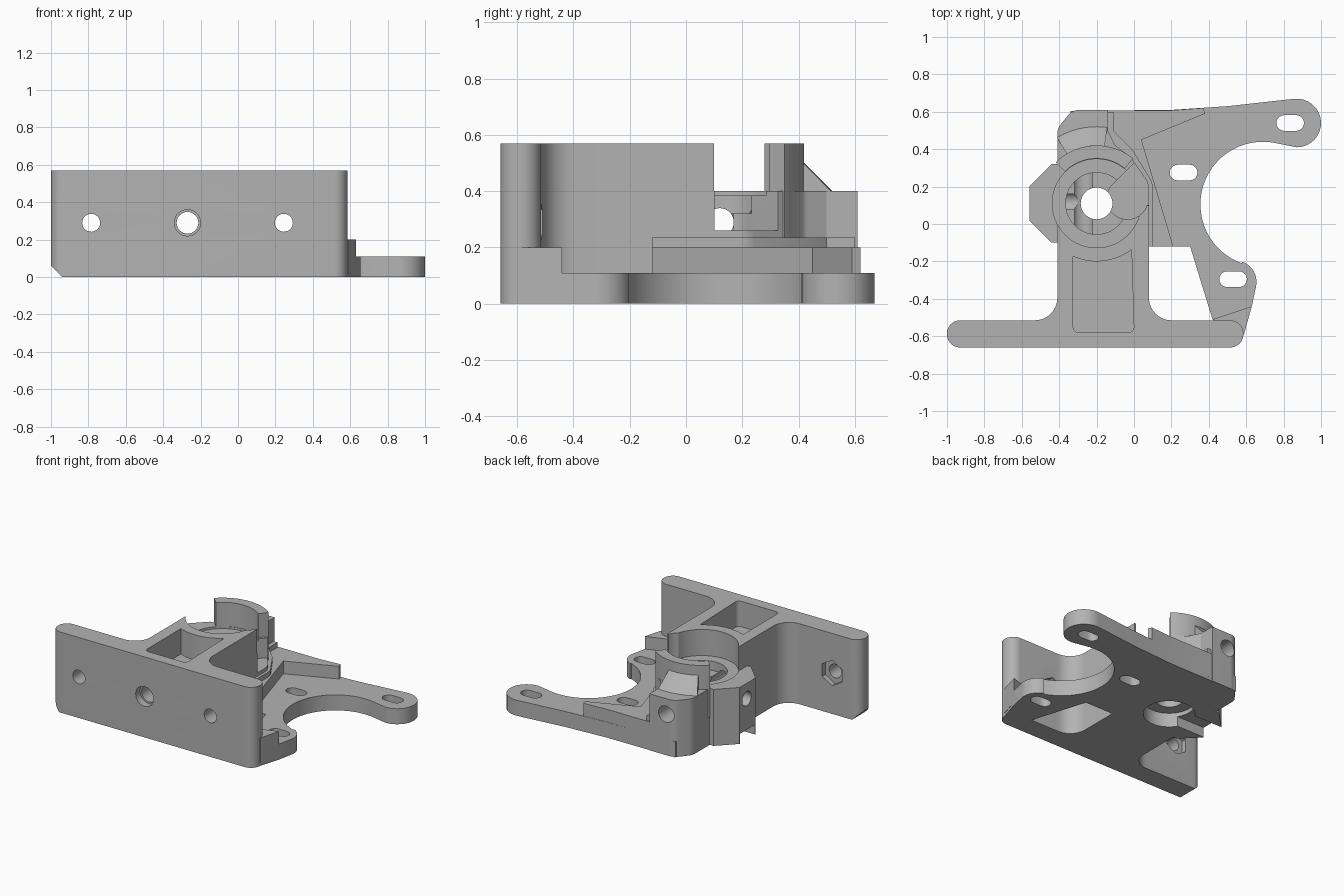
import bpy, bmesh
from math import sin, cos, tan, radians, pi
from mathutils import Vector, Matrix

if "Cube" in bpy.data.objects:
    bpy.data.objects.remove(bpy.data.objects["Cube"])

grey = bpy.data.materials.new("plain_grey")
grey.use_nodes = True
grey.diffuse_color = (0.45, 0.45, 0.45, 1)
grey.node_tree.nodes["Principled BSDF"].inputs["Base Color"].default_value = grey.diffuse_color

CX, CY = -0.2, 0.11      # axis of the round seat


def finish(name, bm):
    bmesh.ops.recalc_face_normals(bm, faces=bm.faces)
    mesh = bpy.data.meshes.new(name)
    bm.to_mesh(mesh)
    bm.free()
    mesh.materials.append(grey)
    ob = bpy.data.objects.new(name, mesh)
    bpy.context.collection.objects.link(ob)
    return ob


def arc(cx, cy, r, a0, a1, n=16):
    angles = [radians(a0 + (a1 - a0) * i / n) for i in range(n + 1)]
    return [(cx + r * cos(a), cy + r * sin(a)) for a in angles]


def rounded(points, n=8):
    """Outline whose corners may carry a fillet radius as third number."""
    out = []
    for i, p in enumerate(points):
        here = Vector(p[:2])
        if len(p) < 3:
            out.append(tuple(here))
            continue
        a = (Vector(points[i - 1][:2]) - here).normalized()
        b = (Vector(points[(i + 1) % len(points)][:2]) - here).normalized()
        half = a.angle(b) / 2
        centre = here + (a + b).normalized() * p[2] / sin(half)
        start = here + a * p[2] / tan(half) - centre
        end = here + b * p[2] / tan(half) - centre
        turn = start.angle_signed(end)
        for k in range(n + 1):
            out.append(tuple(centre + Matrix.Rotation(-turn * k / n, 2) @ start))
    return out


def prism(name, outline, z0, z1):
    bm = bmesh.new()
    face = bm.faces.new([bm.verts.new((x, y, z0)) for x, y in outline])
    top = bmesh.ops.extrude_face_region(bm, geom=[face], use_keep_orig=True)["geom"]
    bmesh.ops.translate(bm, vec=(0, 0, z1 - z0),
                        verts=[v for v in top if isinstance(v, bmesh.types.BMVert)])
    return finish(name, bm)


def sector(name, profile, a0, a1, n=24):
    """Sweep an (r, z) profile part way round the seat axis."""
    bm = bmesh.new()
    rings = []
    for i in range(n + 1):
        a = radians(a0 + (a1 - a0) * i / n)
        rings.append([bm.verts.new((CX + r * cos(a), CY + r * sin(a), z)) for r, z in profile])
    m = len(profile)
    for p, q in zip(rings, rings[1:]):
        for j in range(m):
            bm.faces.new((p[j], p[(j + 1) % m], q[(j + 1) % m], q[j]))
    bm.faces.new(rings[0])
    bm.faces.new(rings[-1])
    return finish(name, bm)


def bore(axis, centre, r, length, sides=32):
    bm = bmesh.new()
    bmesh.ops.create_cone(bm, cap_ends=True, segments=sides, radius1=r, radius2=r, depth=length)
    turn = {"x": Matrix.Rotation(pi / 2, 4, "Y"), "y": Matrix.Rotation(pi / 2, 4, "X"),
            "z": Matrix.Identity(4)}[axis]
    bmesh.ops.transform(bm, matrix=Matrix.Translation(centre) @ turn, verts=bm.verts)
    return finish("cutter", bm)


def combine(target, other, operation):
    other.hide_render = True
    mod = target.modifiers.new("join", "BOOLEAN")
    mod.operation = operation
    mod.solver = "EXACT"
    mod.object = other
    bpy.context.view_layer.objects.active = target
    bpy.ops.object.modifier_apply(modifier=mod.name)
    bpy.data.objects.remove(other)


# Front wall and stem in one outline
body = prism("bracket_body", rounded([
    (-1, -.66, .07), (.585, -.66, .07), (.585, -.515, .07), (.08, -.515, .12),
    (.08, .1), (-.41, .1), (-.41, -.515, .12), (-1, -.515, .07)]), 0, .57)

# Base plate with two lobed arms around the motor opening
plate = ([(-.34, .605), (.2, .61), (.5, .63)] + arc(.87, .54, .13, 97, -90)
         + arc(.69, .105, .335, 75, 250, 28) + arc(.54, -.31, .115, 70, -10)
         + [(.63, -.44), (.585, -.59), (.5, -.59), (.42, -.51), (.3, -.12), (0, -.12), (-.34, .3)])

# Low block around the seat, and side block with chamfered corners
rear = rounded([(.08, 0), (.08, .22, .1), (-.02, .36), (-.1, .42, .05), (-.14, .5),
                (-.14, .61), (-.33, .61, .08), (-.41, .51, .08), (-.41, 0)])
parts = [
    prism("plate", plate, 0, .11),
    prism("rear_block", rear, 0, .4),
    prism("side_block", [(-.44, .32), (-.56, .2), (-.56, .02), (-.44, -.1), (-.3, -.1), (-.3, .32)], 0, .4),
    prism("raised_deck", [(0, -.12), (.21, -.12), (.04, .45), (.38, .59), (.37, .62), (.2, .608), (-.3, .608), (-.3, 0)], .02, .2),
    prism("corner_deck", [(.42, -.51), (.63, -.44), (.588, -.59), (.5, -.59)], .02, .2),
    prism("deck_fillet", rounded([(0, -.12), (.1, -.12), (.1, .22, .1), (-.01, .4), (-.11, .5), (-.11, .6), (-.2, .6)]), .1, .235),
    sector("curved_guard", [(.24, .2), (.24, .57), (.31, .57), (.31, .2)], 51, 135),
    sector("guard_slope", [(.28, .3), (.28, .5), (.31, .5), (.41, .4), (.41, .3)], 82, 121),
]
for part in parts:
    combine(body, part, "UNION")

# Round seat, stepped from above and below
cutters = [
    bore("z", (CX, CY, .885), .237, 1, 64),
    bore("z", (CX, CY, .82), .165, 1, 48),
    bore("z", (CX, CY, .3), .085, 1),
    bore("z", (CX, CY, 0), .165, .2, 48),
    prism("cutter", [(CX, CY - .085), (CX, CY + .085), (-.7, CY + .085), (-.7, CY - .085)], -.1, .07),
    # Drive gear clearance with a slanted edge
    bore("z", (-.035, .135, .76), .11, 1),
    prism("cutter", [(-.115, .21), (.04, .365), (.2, .3), (.2, .102), (-.03, .102)], .26, 1),
    # Weight-saving pocket in the stem
    prism("cutter", rounded([(-.325, -.58, .03), (0, -.58, .03)] + arc(CX, CY, .31, 307, 246)), .39, 1),
    # Long bore through the body and cross bore
    bore("y", (-.27, 0, .29), .058, 2),
    bore("y", (-.27, -.66, .29), .07, .1),
    bore("x", (-.45, .12, .29), .05, .6),
]

# Bevelled lower corner of the wall
corner = prism("cutter", [(-.06, -.06), (.12, -.06), (-.06, .12)], -1, 1)
corner.data.transform(Matrix.Translation((-1, 0, 0)) @ Matrix.Rotation(pi / 2, 4, "X"))
cutters.append(corner)

# Screw holes with hexagonal nut pockets
for x in (-.785, .245):
    cutters.append(bore("y", (x, -.6, .29), .048, .4))
    cutters.append(bore("y", (x, -.51, .29), .09, .08, 6))

# Slotted motor holes
for x, y in ((.835, .54), (.265, .275), (.53, -.295)):
    slot = arc(x + .032, y, .042, -90, 90, 10) + arc(x - .032, y, .042, 90, 270, 10)
    cutters.append(prism("cutter", slot, -.1, .5))

for cutter in cutters:
    combine(body, cutter, "DIFFERENCE")

# Smooth curved walls, sharp edges kept
bpy.ops.object.select_all(action="DESELECT")
body.select_set(True)
bpy.context.view_layer.objects.active = body
bpy.ops.object.shade_smooth_by_angle(angle=radians(25))
